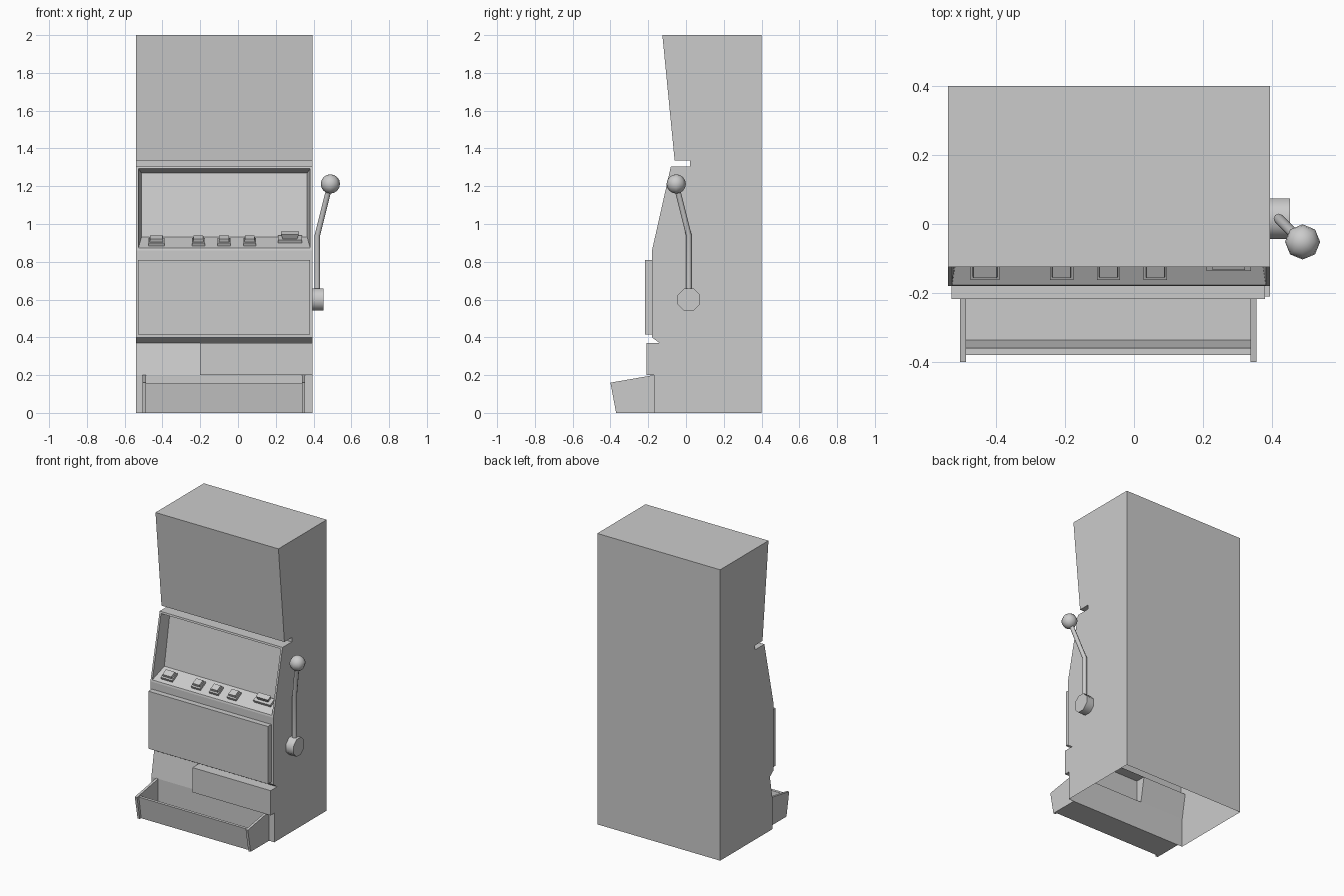
import bpy, bmesh, math
from mathutils import Matrix, Vector

cube = bpy.data.objects.get("Cube")
if cube:
    bpy.data.objects.remove(cube)

grey = bpy.data.materials.new("plain grey")
grey.use_nodes = True
grey.diffuse_color = (0.6, 0.6, 0.6, 1)
grey.node_tree.nodes["Principled BSDF"].inputs["Base Color"].default_value = (0.6, 0.6, 0.6, 1)

LEFT, RIGHT = -0.54, 0.395
MID = (LEFT + RIGHT) / 2


def finish(name, bm, smooth=False):
    mesh = bpy.data.meshes.new(name)
    bm.to_mesh(mesh)
    bm.free()
    mesh.materials.append(grey)
    if smooth:
        mesh.shade_smooth()
        mesh.set_sharp_from_angle(angle=math.radians(60))
    obj = bpy.data.objects.new(name, mesh)
    bpy.context.scene.collection.objects.link(obj)
    return obj


def prism_mesh(profile, x0, x1):
    """Side profile of (y, z) points pulled from x0 to x1."""
    bm = bmesh.new()
    base = bm.faces.new([bm.verts.new((x0, y, z)) for y, z in profile])
    out = bmesh.ops.extrude_face_region(bm, geom=[base])
    moved = [v for v in out["geom"] if isinstance(v, bmesh.types.BMVert)]
    bmesh.ops.translate(bm, verts=moved, vec=(x1 - x0, 0, 0))
    bmesh.ops.recalc_face_normals(bm, faces=bm.faces)
    return bm


def prism(name, profile, x0, x1):
    return finish(name, prism_mesh(profile, x0, x1))


def face_near(bm, point):
    return min(bm.faces, key=lambda f: (f.calc_center_median() - Vector(point)).length)


def extrude_face(bm, face):
    return bmesh.ops.extrude_discrete_faces(bm, faces=[face])["faces"][0]


# Cabinet shell, open underneath
bm = prism_mesh([(-0.17, 0), (-0.17, 0.2), (-0.14, 0.37), (-0.18, 0.4), (-0.18, 0.86),
                 (-0.08, 1.305), (0.02, 1.305), (0.02, 1.335), (-0.06, 1.335),
                 (-0.125, 2), (0.4, 2), (0.4, 0)], LEFT, RIGHT)
bmesh.ops.delete(bm, geom=[face_near(bm, (MID, 0.115, 0))], context="FACES_ONLY")

# Recessed display window with a sloping button deck
window = face_near(bm, (MID, -0.13, 1.08))
bmesh.ops.inset_individual(bm, faces=[window], thickness=0.018)
window = extrude_face(bm, window)
for v in window.verts:
    low = v.co.z < 1.1
    v.co = (MID + (v.co.x - MID) * 0.965, -0.07 if low else -0.01, 0.93 if low else 1.27)

# Hollow coin chute pulled out of the lower front
chute = face_near(bm, (MID, -0.155, 0.285))
for x in (-0.2, 0.055):
    chute = face_near(bm, (MID, -0.155, 0.285))
    geom = [chute] + list(chute.edges) + list(chute.verts)
    bmesh.ops.bisect_plane(bm, geom=geom, plane_co=(x, 0, 0), plane_no=(1, 0, 0))
chute = extrude_face(bm, face_near(bm, (-0.073, -0.155, 0.285)))
for v in chute.verts:
    v.co.y = -0.21
finish("cabinet", bm)

# Raised belly panel
prism("belly_panel", [(-0.18, 0.415), (-0.218, 0.415), (-0.218, 0.81), (-0.18, 0.81)],
      -0.53, 0.38)

# Coin tray: two cheeks, a leaning front and a floor
for name, x in (("tray_right_side", -0.505), ("tray_left_side", 0.338)):
    prism(name, [(-0.17, 0), (-0.37, 0), (-0.4, 0.16), (-0.17, 0.2)], x, x + 0.017)
prism("tray_front", [(-0.335, 0), (-0.355, 0), (-0.38, 0.155), (-0.36, 0.155)], -0.488, 0.338)
prism("tray_floor", [(-0.17, 0), (-0.345, 0), (-0.345, 0.01), (-0.17, 0.01)], -0.488, 0.338)


# Deck controls, tilted to lie on the deck
DECK_TILT = math.atan2(0.05, 0.105)


def deck_block(bm, x, y, width, depth, low, high, taper=1.0):
    on_deck = Matrix.Translation((x, y, 0.88 + (y + 0.175) * math.tan(DECK_TILT)))
    on_deck = on_deck @ Matrix.Rotation(DECK_TILT, 4, "X")
    verts = bmesh.ops.create_cube(bm, size=1)["verts"]
    for v in verts:
        s = taper if v.co.z > 0 else 1
        v.co = on_deck @ Vector((v.co.x * width * s, v.co.y * depth * s,
                                 high if v.co.z > 0 else low))


for i, (x, width) in enumerate([(-0.432, 0.085), (-0.21, 0.068), (-0.074, 0.068), (0.062, 0.068)]):
    bm = bmesh.new()
    deck_block(bm, x, -0.128, width, 0.065, -0.005, 0.012)
    deck_block(bm, x, -0.125, width - 0.012, 0.048, 0.01, 0.028, 0.92)
    finish(f"button_{i + 1}", bm)

# Note slot with a flared mouth
bm = bmesh.new()
deck_block(bm, 0.275, -0.105, 0.128, 0.055, -0.005, 0.014)
deck_block(bm, 0.275, -0.1, 0.075, 0.03, 0.012, 0.04, 1.25)
finish("note_slot", bm)

# Lever hub
bm = bmesh.new()
turn = Matrix.Rotation(math.pi / 2, 4, "Y") @ Matrix.Rotation(math.pi / 8, 4, "Z")
bmesh.ops.create_cone(bm, cap_ends=True, segments=8, radius1=0.064, radius2=0.064, depth=0.06,
                      matrix=Matrix.Translation((0.422, 0.015, 0.6)) @ turn)
finish("lever_hub", bm, True)

# Bent lever rod, swept with an eight-sided section
bm = bmesh.new()
rings = []
for x, y, z in [(0.42, 0.015, 0.62), (0.42, 0.015, 0.94), (0.485, -0.05, 1.2)]:
    rings.append([bm.verts.new((x + 0.015 * math.cos(a), y + 0.015 * math.sin(a), z))
                  for a in [k * math.pi / 4 for k in range(8)]])
for a, b in zip(rings, rings[1:]):
    for k in range(8):
        n = (k + 1) % 8
        bm.faces.new((a[k], a[n], b[n], b[k]))
finish("lever_rod", bm, True)

# Lever knob
bm = bmesh.new()
bmesh.ops.create_uvsphere(bm, u_segments=8, v_segments=8, radius=0.051,
                          matrix=Matrix.Translation((0.489, -0.052, 1.212)))
finish("lever_knob", bm, True)
